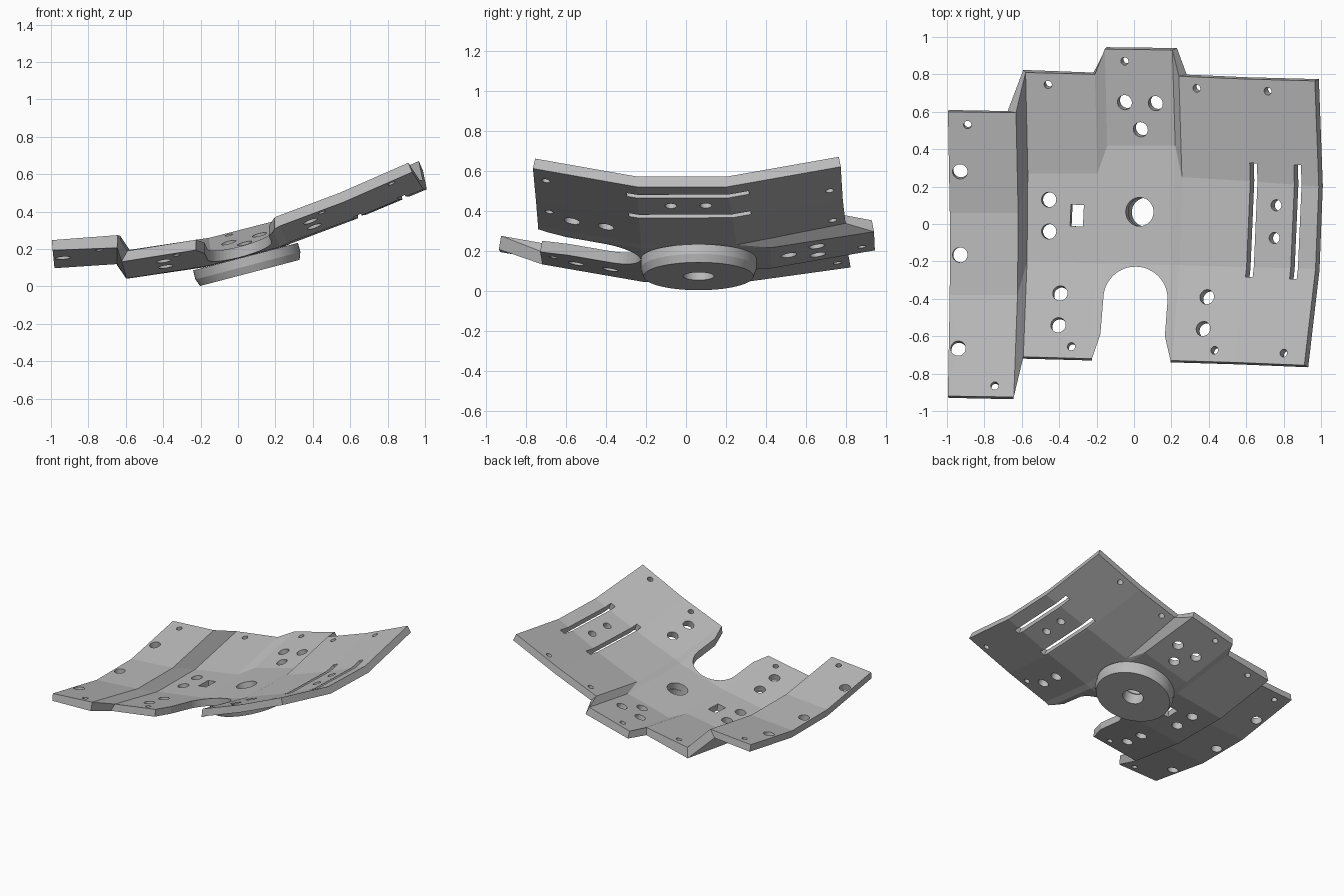
import bpy, bmesh, math
from mathutils import Matrix, Vector
from mathutils.bvhtree import BVHTree

cube = bpy.data.objects.get("Cube")
if cube:
    bpy.data.objects.remove(cube)

grey = bpy.data.materials.new("plain_grey")
grey.use_nodes = True
grey.diffuse_color = (0.5, 0.5, 0.5, 1)
grey.node_tree.nodes["Principled BSDF"].inputs["Base Color"].default_value = (0.5, 0.5, 0.5, 1)


def make_object(name, bm):
    mesh = bpy.data.meshes.new(name)
    bm.to_mesh(mesh)
    bm.free()
    mesh.materials.append(grey)
    obj = bpy.data.objects.new(name, mesh)
    bpy.context.collection.objects.link(obj)
    return obj


# Bent plate: columns of (x, z, front y, front bend y, back bend y, back y)
SLOPE = math.tan(math.radians(10))
COLUMNS = [
    (-.985, .152, -.92, -.38, .06, .60),
    (-.62, .178, -.925, -.38, .06, .595),
    (-.57, .10, -.71, -.20, .27, .81),
    (-.20, .158, -.72, -.21, .27, .80),
    (-.15, .168, -.72, -.21, .42, .935),
    (.21, .262, -.73, -.22, .42, .93),
    (.25, .283, -.73, -.22, .25, .79),
    (.60, .41, -.74, -.23, .23, .775),
    (.98, .57, -.755, -.24, .20, .765),
]
sheet = bmesh.new()
grid = []
for x, z, *ys in COLUMNS:
    column = []
    for y in ys:
        rise = SLOPE * max(ys[1] - y, y - ys[2], 0)
        lean = (.27 + .17 * x) * rise
        yaw = (.02 + .02 * x) * y
        column.append(sheet.verts.new((x - lean + yaw, y, z + rise)))
    grid.append(column)
for a, b in zip(grid, grid[1:]):
    for j in range(3):
        sheet.faces.new((a[j], b[j], b[j + 1], a[j + 1]))
sheet.normal_update()
surface = BVHTree.FromBMesh(sheet)
plate = make_object("bent_plate", sheet)
solid = plate.modifiers.new("thickness", 'SOLIDIFY')
solid.thickness = .055
solid.offset = -1
solid.use_even_offset = True

# Cutters stand square to the surface they pierce
cut = bmesh.new()


def frame(x, y):
    point, normal, _, _ = surface.ray_cast(Vector((x, y, 3)), Vector((0, 0, -1)))
    side = Vector((.045, 1, 0)).cross(normal).normalized()
    up = normal.cross(side)
    m = Matrix((side, up, normal)).transposed().to_4x4()
    m.translation = point
    return m


def round_hole(x, y, r):
    bmesh.ops.create_cone(cut, cap_ends=True, segments=32, radius1=r, radius2=r,
                          depth=.22, matrix=frame(x, y))


def box_hole(x, y, w, l):
    bmesh.ops.create_cube(cut, size=1, matrix=frame(x, y) @ Matrix.Diagonal((w, l, .22, 1)))


SMALL = [(-.89, .53), (-.46, .745), (-.05, .87), (.335, .725), (.715, .71),
         (-.335, -.655), (.43, -.675), (.8, -.69), (-.745, -.865)]
LARGE = [(-.93, .28), (-.93, -.165), (-.94, -.665), (-.455, .13), (-.455, -.04),
         (-.395, -.37), (-.405, -.54), (-.05, .65), (.115, .645), (.035, .505),
         (.39, -.39), (.37, -.56)]
for x, y in SMALL:
    round_hole(x, y, .021)
for x, y in LARGE:
    round_hole(x, y, .04)
for x, y in [(.76, .1), (.75, -.075)]:
    round_hole(x, y, .03)
round_hole(.03, .065, .077)
box_hole(-.305, .045, .07, .115)
box_hole(.632, .02, .042, .61)
box_hole(.868, .01, .042, .61)

# Rounded notch in the front edge
outline = [(-.235, -.9), (-.225, -.72), (-.18, -.59)]
outline += [(.008 - .172 * math.cos(t), -.4 + .172 * math.sin(t))
            for t in (math.pi * i / 24 for i in range(25))]
outline += [(.165, -.6), (.195, -.73), (.195, -.9)]
base = cut.faces.new([cut.verts.new((x, y, -.2)) for x, y in outline])
walls = bmesh.ops.extrude_face_region(cut, geom=[base])
bmesh.ops.translate(cut, vec=(0, 0, 1),
                    verts=[v for v in walls["geom"] if isinstance(v, bmesh.types.BMVert)])
bmesh.ops.recalc_face_normals(cut, faces=cut.faces)
cutter = make_object("hole_cutter", cut)
cutter.hide_render = True

boolean = plate.modifiers.new("holes", 'BOOLEAN')
boolean.operation = 'DIFFERENCE'
boolean.solver = 'EXACT'
boolean.object = cutter
bpy.context.view_layer.objects.active = plate
for modifier in list(plate.modifiers):
    bpy.ops.object.modifier_apply(modifier=modifier.name)
bpy.data.objects.remove(cutter)

# Hub disc under the middle, with a slightly tapered lower half
hub = bmesh.new()
profile = [(.077, 0), (.275, 0), (.29, .04), (.29, .09), (.077, .09)]
ring = [hub.verts.new((r, 0, z)) for r, z in profile]
edges = [hub.edges.new((ring[i - 1], ring[i])) for i in range(len(ring))]
bmesh.ops.spin(hub, geom=ring + edges, cent=(0, 0, 0), axis=(0, 0, 1),
               angle=math.tau, steps=64, use_merge=True)
bmesh.ops.remove_doubles(hub, verts=hub.verts, dist=.0001)
bmesh.ops.recalc_face_normals(hub, faces=hub.faces)
disc = make_object("hub_disc", hub)
disc.location = (.063, .063, .072)
disc.rotation_euler = (0, math.radians(-14.7), 0)
bpy.ops.object.select_all(action='DESELECT')
disc.select_set(True)
bpy.context.view_layer.objects.active = disc
bpy.ops.object.shade_smooth_by_angle(angle=math.radians(15))
